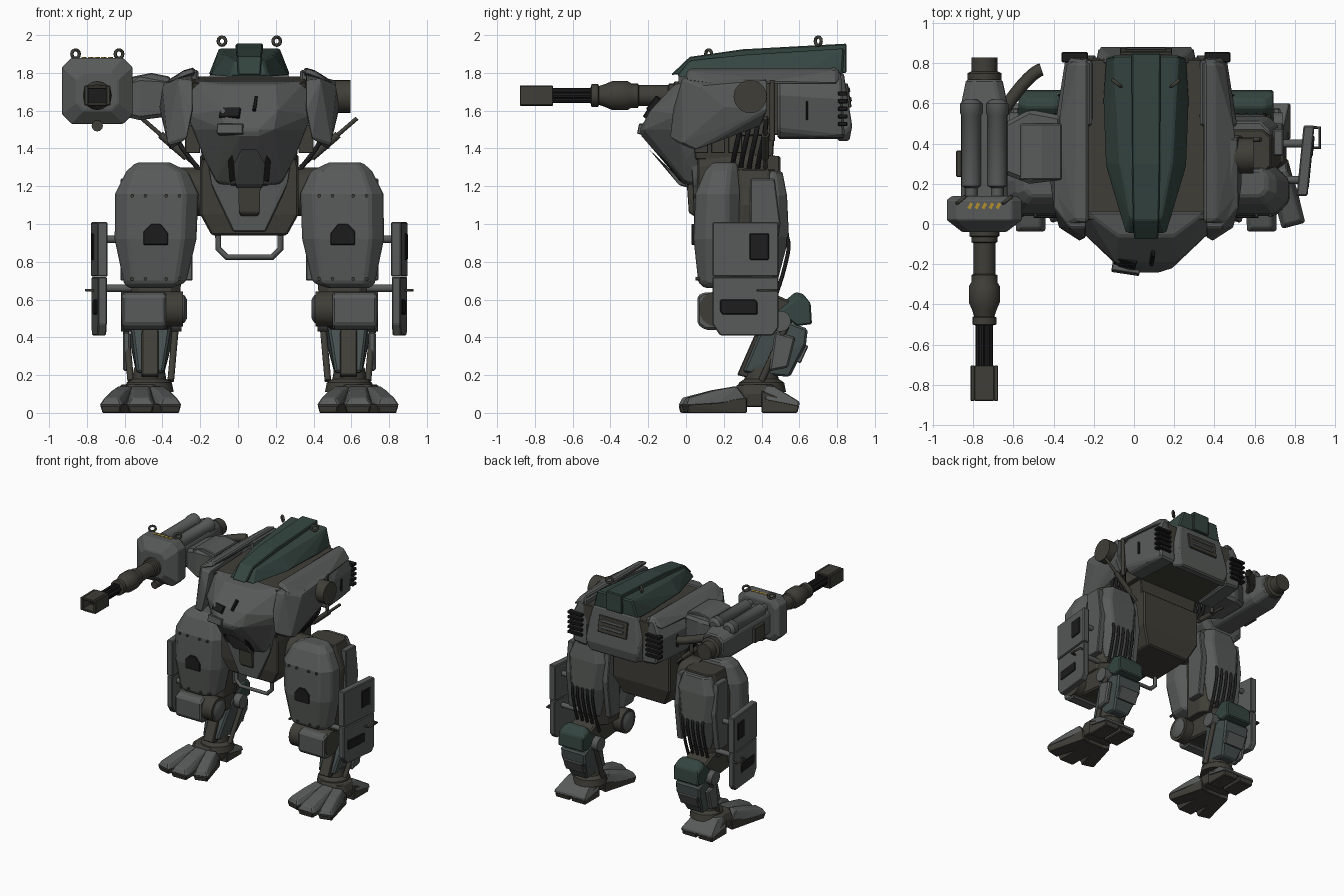
import bpy, bmesh, math
from mathutils import Vector, Matrix

CX = 0.06  # body symmetry plane; every part is modelled around local x = 0

def material(name, col):
    m = bpy.data.materials.new(name)
    m.diffuse_color = (*col, 1)
    return m

GREY = material("armour_grey", (0.095, 0.103, 0.098))
GREEN = material("armour_green", (0.035, 0.06, 0.052))
TEAL = material("armour_teal", (.06, .08, .077))
DARK = material("bare_metal", (0.05, 0.048, 0.038))
BLACK = material("black_steel", (0.012, 0.012, 0.012))
YELLOW = material("yellow_paint", (0.45, 0.28, 0.03))

def make(name, bm, mat, mirror=True, bevel=0.0, smooth=False):
    bmesh.ops.recalc_face_normals(bm, faces=bm.faces)
    me = bpy.data.meshes.new(name)
    bm.to_mesh(me)
    bm.free()
    me.materials.append(mat)
    if smooth:
        me.shade_smooth()
        me.set_sharp_from_angle(angle=math.radians(35))
    o = bpy.data.objects.new(name, me)
    bpy.context.collection.objects.link(o)
    o.location.x = CX
    if bevel:
        b = o.modifiers.new("bevel", 'BEVEL')
        b.width, b.segments, b.limit_method = bevel, 1, 'ANGLE'
    if mirror:
        o.modifiers.new("mirror", 'MIRROR').use_mirror_merge = False

def hull(name, pts, mat=GREY, mirror=True, sym=False, bevel=0.006):
    """Faceted convex plate; sym also uses the points' mirror images."""
    bm = bmesh.new()
    for p in list(pts) + ([(-x, y, z) for x, y, z in pts] if sym else []):
        bm.verts.new(p)
    r = bmesh.ops.convex_hull(bm, input=bm.verts)
    junk = {v for v in r["geom_interior"] + r["geom_unused"] if isinstance(v, bmesh.types.BMVert)}
    bmesh.ops.delete(bm, geom=list(junk), context='VERTS')
    bmesh.ops.dissolve_limit(bm, angle_limit=0.05, verts=bm.verts, edges=bm.edges)
    make(name, bm, mat, mirror and not sym, bevel)

def box(name, c, s, mat=GREY, rot=(0, 0, 0), mirror=True, bevel=0.004):
    bm = bmesh.new()
    R = Matrix.Rotation(rot[2], 4, 'Z') @ Matrix.Rotation(rot[1], 4, 'Y') @ Matrix.Rotation(rot[0], 4, 'X')
    bmesh.ops.create_cube(bm, size=1, matrix=Matrix.Translation(c) @ R @ Matrix.Diagonal((*s, 1)))
    make(name, bm, mat, mirror, bevel)

def turned(name, p, d, prof, mat=DARK, n=16, mirror=True):
    """Lathe of (distance, radius) pairs from p along direction d."""
    bm = bmesh.new()
    q = Vector(d).to_track_quat('Z', 'Y')
    rings = [[bm.verts.new(Vector(p) + q @ Vector((r * math.cos(a), r * math.sin(a), t)))
              for a in (2 * math.pi * i / n for i in range(n))] for t, r in prof]
    for A, B in zip(rings, rings[1:]):
        for i in range(n):
            bm.faces.new((A[i], A[(i + 1) % n], B[(i + 1) % n], B[i]))
    bm.faces.new(rings[0])
    bm.faces.new(rings[-1])
    make(name, bm, mat, mirror, 0, True)

def rod(name, a, b, r, mat=DARK, n=12, mirror=True):
    d = Vector(b) - Vector(a)
    turned(name, a, d, [(0, r), (d.length, r)], mat, n, mirror)

def pipe(name, pts, r, mat=DARK, signs=(1, -1), cyclic=False, kind='NURBS'):
    for s in signs:
        c = bpy.data.curves.new(name, 'CURVE')
        c.dimensions, c.bevel_depth, c.bevel_resolution = '3D', r, 1
        sp = c.splines.new(kind)
        sp.points.add(len(pts) - 1)
        for q, p in zip(sp.points, pts):
            q.co = (p[0] * s, p[1], p[2], 1)
        sp.use_endpoint_u, sp.use_cyclic_u, sp.resolution_u = True, cyclic, 5
        c.materials.append(mat)
        o = bpy.data.objects.new(name, c)
        bpy.context.collection.objects.link(o)
        o.location.x = CX

def ring(z, x0, x1, y0, y1, c):
    """Chamfered rectangle at height z."""
    return [(x, y, z) for x, y in ((x0 + c, y0), (x1 - c, y0), (x1, y0 + c), (x1, y1 - c),
                                   (x1 - c, y1), (x0 + c, y1), (x0, y1 - c), (x0, y0 + c))]

def slab(prof, x0, x1, skew=0.0):
    """Points of a (y, z) profile extruded along x, x shifting with y by skew."""
    return [(x + skew * y, y, z) for x in (x0, x1) for y, z in prof]

def lifting_ring(name, x, y, z, signs):
    pts = [(x + .02 * math.cos(a), y + .016 * math.cos(a), z + .022 * math.sin(a)) for a in (math.pi * i / 6 for i in range(12))]
    pipe(name, pts, 0.009, DARK, signs, True, 'POLY')

# --- torso core, nose and pelvis
hull("torso_core", slab([(.02, 1.75), (.82, 1.78), (.83, 1.48), (.1, 1.46)], -.3, .3), DARK, False)
hull("waist_core", [(.27, .03, 1.5), (.25, .05, 1.34), (.27, .47, 1.5), (.25, .46, 1.34)], DARK, sym=True)
hull("nose_armour", [(.14, -.06, 1.74), (.3, .06, 1.76), (.33, -.03, 1.58), (.29, -.05, 1.5), (.15, -.19, 1.6), (.13, -.22, 1.5),
                     (.05, -.245, 1.5), (.05, -.235, 1.465), (.235, .0, 1.34), (.17, .0, 1.22), (.08, -.015, 1.21), (.17, .06, 1.21), (.28, .1, 1.45)], sym=True, bevel=.01)
hull("chin_arch", [(.105, -.035, 1.23), (.115, -.11, 1.33), (.055, -.19, 1.425), (.1, .02, 1.2), (.09, -.09, 1.4)], BLACK, sym=True)
hull("chin_insert", [(.075, -.036, 1.205), (.085, -.122, 1.32), (.04, -.2, 1.4), (.07, .02, 1.19)], sym=True)
box("vision_port", (-.1, -.18, 1.58), (.11, .05, .06), BLACK, (-.6, 0, -.25), False)
box("vision_port_shelf", (-.1, -.22, 1.5), (.14, .05, .055), GREY, (-.2, 0, -.15), False)
box("nose_slit", (.03, -.165, 1.63), (.018, .05, .09), BLACK, (-.65, .15, 0), False)
hull("pelvis_block", [(.26, .06, 1.3), (.26, .06, 1.05), (.2, .08, .94), (.26, .5, 1.36), (.26, .5, 1.08), (.19, .46, .94), (.24, .06, 1.38)], DARK, sym=True, bevel=.01)
hull("pelvis_front_plate", [(.22, .03, 1.33), (.2, .04, 1.2), (.085, .045, .96), (.22, .08, 1.33), (.085, .09, .96)], sym=True)
hull("pelvis_keel", [(.06, .0, 1.27), (.055, .015, 1.06), (.06, .06, 1.29), (.045, .06, 1.03)], DARK, sym=True)
pipe("tow_bumper", [(-.165, .12, .98), (-.165, .12, .87), (-.12, .12, .825), (.12, .12, .825), (.165, .12, .87), (.165, .12, .98)], .016, GREY, (1,), kind='POLY')

# --- green dorsal spine
hull("spine_cover", [(.2, .83, 1.79), (.16, .84, 1.93), (.215, .6, 1.79), (.205, .3, 1.79), (.13, .3, 1.895), (.1, -.05, 1.78), (.075, .02, 1.865)], GREEN, sym=True, bevel=.01)
hull("spine_ridge", [(.072, .85, 1.955), (.072, .85, 1.8), (.07, .3, 1.925), (.065, .02, 1.885), (.06, -.08, 1.79)], GREEN, sym=True)
lifting_ring("spine_lifting_ring", .145, .70, 1.968, (1, -1))

# --- flank armour, mirrored
hull("flank_top_plate", [(.285, .0, 1.8), (.285, .83, 1.78), (.29, .02, 1.825), (.29, .8, 1.83), (.35, .02, 1.81), (.345, .8, 1.815), (.45, .15, 1.74), (.45, .43, 1.75), (.4, .8, 1.74), (.4, .0, 1.76)], bevel=.01)
hull("shoulder_plate", [(.3, -.07, 1.6), (.3, -.02, 1.76), (.38, -.02, 1.77), (.46, .08, 1.73), (.475, .2, 1.62), (.43, -.02, 1.42), (.42, .05, 1.39),
                        (.33, -.085, 1.45), (.455, .43, 1.76), (.475, .43, 1.6), (.4, .4, 1.52), (.3, .43, 1.8)], bevel=.01)
hull("rear_flank_box", [(.27, .485, 1.82), (.38, .485, 1.79), (.455, .485, 1.68), (.44, .485, 1.5), (.4, .485, 1.455), (.27, .485, 1.45),
                        (.27, .81, 1.82), (.34, .82, 1.8), (.4, .83, 1.66), (.375, .84, 1.46), (.25, .84, 1.45)], bevel=.012)
rod("shoulder_disc", (.4, .34, 1.675), (.535, .34, 1.675), .088, DARK, 20)
box("flank_slit", (.43, .64, 1.6), (.02, .012, .1), BLACK)
for i in range(5):
    box("exhaust_louvre", (.355, .83, 1.53 + .04 * i), (.13, .05, .022), BLACK)
hull("rear_panel", [(.2, .8, 1.81), (.19, .835, 1.8), (.235, .88, 1.52), (.2, .865, 1.44), (.25, .8, 1.44), (.25, .8, 1.7)], sym=True, bevel=.01)
box("rear_panel_hatch", (0, .857, 1.68), (.26, .02, .13), DARK, (.16, 0, 0), False)
for z in (1.66, 1.71):
    box("rear_panel_bar", (0, .867 - (z - 1.66) * .16, z), (.2, .02, .025), GREY, (.16, 0, 0), False)
rod("flank_piston", (.43, .457, 1.44), (.43, .457, 1.76), .014)
for y in (.08, .17, .26):
    box("waist_rib", (.3, y, 1.45), (.08, .075, .15), DARK)
for i in range(4):
    y = .29 + .045 * i
    pipe("waist_hose", [(.33, y, 1.56), (.4, y, 1.52), (.39, y - .02, 1.42), (.27, y - .05, 1.3), (.22, y - .05, 1.22)], .013, BLACK)
rod("stay_rod", (.27, .42, 1.3), (.57, .42, 1.56), .011)
rod("stay_rod_sleeve", (.33, .42, 1.352), (.47, .42, 1.473), .02)

# --- thighs
rod("hip_joint", (.18, .28, 1.17), (.4, .28, 1.17), .13, DARK, 18)
hull("thigh_front_shell", ring(1.325, .42, .6, .14, .27, .03) + ring(1.28, .325, .65, .1, .28, .05) + ring(1.16, .27, .71, .05, .29, .07)
     + ring(.92, .28, .713, .04, .29, .07) + ring(.69, .335, .665, .065, .28, .05) + ring(.66, .42, .64, .1, .26, .03), bevel=.012)
hull("thigh_core", ring(1.29, .36, .62, .25, .47, .04) + ring(1.1, .32, .67, .25, .5, .05) + ring(.6, .37, .63, .2, .44, .05), DARK)
hull("thigh_rear_shell", ring(1.28, .37, .61, .36, .51, .04) + ring(1.15, .33, .66, .38, .535, .05) + ring(.93, .35, .65, .38, .545, .06) + ring(.68, .4, .6, .4, .48, .04), bevel=.01)
for x in (.325, .658):
    hull("thigh_side_frame", slab([(.34, 1.24), (.47, 1.24), (.5, 1.0), (.46, .7), (.34, .7)], x - .025, x + .025))
for x in (.37, .44, .55, .62):
    for z, y in ((1.15, .04), (.71, .055)):
        rod("thigh_rivet", (x, y + .04, z), (x, y - .004, z), .01, DARK, 6)
hull("thigh_badge_plate", [(x, y, z) for y in (.03, .06) for x, z in ((.43, .89), (.56, .89), (.56, .96), (.52, 1.0), (.47, 1.0), (.43, .95))], BLACK, bevel=.003)
for i in range(5):
    x = .41 + .045 * i
    pipe("thigh_hose", [(x, .5, .98), (x, .56, .93), (x, .53, .8), (x, .5, .68), (x, .45, .56)], .012, BLACK)

# --- side shields on brackets
hull("shield_upper", slab([(.14, 1.01), (.49, 1.01), (.49, .722), (.14, .722)], .735, .79, .1), bevel=.006)
hull("shield_lower", slab([(.14, .72), (.49, .72), (.49, .45), (.46, .41), (.18, .41), (.14, .47)], .74, .787, .1), bevel=.006)
hull("shield_panel", slab([(.335, .95), (.44, .95), (.44, .81), (.335, .81)], .78, .796, .1), BLACK)
hull("shield_window", slab([(.18, .6), (.37, .6), (.38, .58), (.38, .52), (.19, .52), (.18, .54)], .778, .792, .1), BLACK)
pipe("shield_handle", [(.82, .38, .65), (.865, .38, .65), (.865, .48, .65), (.82, .48, .65)], .008, DARK, kind='POLY')
for y in (.22, .4):
    for z in (.66, .92):
        rod("shield_bracket", (.62, y, z), (.78, y, z), .02, GREY)

# --- knees, hocks and shins
rod("knee_axle", (.35, .165, .55), (.68, .165, .55), .095, DARK, 18)
turned("knee_cap_disc", (.33, .165, .55), (1, 0, 0), [(0, .05), (.015, .075), (.06, .075)], GREY)
hull("knee_guard", slab([(.06, .62), (.1, .64), (.18, .63), (.18, .44), (.1, .44), (.06, .47)], .44, .675), bevel=.012)
hull("knee_link", slab([(.12, .62), (.4, .66), (.58, .58), (.56, .46), (.4, .44), (.12, .47)], .42, .62), DARK, bevel=.012)
rod("hock_axle", (.36, .5, .485), (.68, .5, .485), .055, GREY, 16)
hull("hock_cap", slab([(.47, .55), (.58, .64), (.62, .63)], .45, .59) + slab([(.49, .53), (.59, .61), (.66, .58), (.667, .47), (.59, .46)], .41, .635), GREEN, bevel=.008)
hull("shin_shell", slab([(.42, .5), (.44, .52), (.645, .445), (.635, .36)], .41, .63) + slab([(.55, .19), (.3, .215)], .455, .595), TEAL, bevel=.012)
hull("shin_front_core", slab([(.38, .45), (.3, .22), (.27, .2), (.4, .17)], .48, .57), DARK)
for x in (.39, .655):
    rod("shin_piston", (x, .53, .46), (.52 + (x - .52) * .8, .4, .17), .018)
hull("shin_outer_pad", slab([(.47, .43), (.58, .4), (.54, .24), (.44, .22)], .63, .67), bevel=.01)
box("shin_rear_band", (.52, .6, .32), (.17, .06, .1), GREY, (-.43, 0, 0))
turned("ankle_joint", (.53, .4, .11), (0, 0, 1), [(0, .13), (.05, .12), (.07, .09), (.13, .08)])

# --- feet: three splayed toes and a broad heel
hull("foot_instep", ring(.03, .46, .69, .25, .5, .05) + ring(.1, .45, .7, .25, .5, .06) + ring(.15, .47, .68, .27, .46, .04), DARK)
for k, w, tip in ((-1, .064, .02), (0, .078, -.04), (1, .064, -.01)):
    root, end = Vector((.575 + .075 * k, .31)), Vector((.575 + .16 * k, tip))
    f = (end - root).normalized()
    for name, mat, prof in (("toe_sole", DARK, ((0, 0, .8), (0, .08, .9), (.97, 0, .75), (1, .04, .9))),
                            ("toe_plate", GREY, ((0, .07, .8), (.15, .14, .6), (.5, .12, .55), (.94, .08, .6), (1, .04, .95), (.5, .05, 1)))):
        hull(name, [(*(root.lerp(end, t) + Vector((-f.y, f.x)) * w * q * s), z) for t, z, q in prof for s in (1, -1)], mat)
for x in (.44, .585):
    hull("heel_sole", slab([(.4, 0), (.59, 0), (.6, .04), (.4, .12)], x, x + .125), DARK)
hull("heel_plate", [(.47, .4, .145), (.68, .4, .145), (.44, .6, .06), (.71, .6, .06), (.43, .6, .035), (.72, .6, .035), (.47, .47, .14), (.68, .47, .14), (.43, .42, .07), (.72, .42, .07)])

# --- gun arm on one side only
G, Z = -.805, 1.68

def face(y, w, z0, z1, c):
    return [(G + p[0], y, p[1]) for p in ring(0, -w, w, z0, z1, c)]

hull("gun_mantlet", face(.14, .16, 1.56, 1.85, .05) + face(.12, .187, 1.53, 1.88, .05) + face(.02, .187, 1.53, 1.88, .05) + face(-.04, .11, 1.6, 1.8, .04), mirror=False, bevel=.006)
hull("gun_body", face(.13, .115, 1.57, 1.8, .04) + face(.6, .115, 1.57, 1.8, .04) + face(.72, .09, 1.6, 1.78, .04), mirror=False, bevel=.01)
turned("gun_tail", (G, .7, Z), (0, 1, 0), [(0, .085), (.05, .085), (.06, .065), (.13, .065)], mirror=False)
for x in (-.065, .065):
    turned("recoil_tube", (G + x, .14, 1.8), (0, 1, 0), [(0, .03), (.04, .03), (.05, .048), (.4, .048), (.41, .055), (.46, .055), (.48, .03)], GREY, 14, False)
turned("gun_barrel", (G, 0, Z), (0, -1, 0), [(0, .075), (.06, .075), (.065, .065), (.09, .065), (.095, .055), (.25, .055), (.255, .065), (.29, .065), (.31, .077),
       (.39, .077), (.43, .06), (.46, .05), (.465, .06), (.5, .06), (.505, .042)], DARK, 16, False)
for i in range(6):
    x, z = G + .028 * math.cos(math.pi * i / 3), Z + .028 * math.sin(math.pi * i / 3)
    rod("barrel_tube", (x, -.48, z), (x, -.72, z), .015, BLACK, 8, False)
for s in (1, -1):
    box("muzzle_side", (G + s * .058, -.792, Z), (.022, .176, .105), DARK, mirror=False)
    box("muzzle_top_bottom", (G, -.792, Z + s * .045), (.1, .176, .018), DARK, mirror=False)
box("muzzle_core", (G, -.75, Z), (.1, .06, .08), BLACK, mirror=False)
turned("gun_sensor", (G, -.02, 1.52), (0, 1, 0), [(0, .03), (.12, .03)], DARK, 12, False)
for i in range(5):
    box("hazard_stripe", (G - .07 + .035 * i, .09, 1.88), (.016, .03, .006), YELLOW, (0, 0, -.5), False, 0)
for x in (-.115, .115):
    lifting_ring("gun_lifting_ring", G + x, .12, 1.9, (1,))
box("gun_side_box", (G - .125, .3, 1.67), (.03, .13, .12), DARK, mirror=False)
hull("arm_link", [(x, y, z) for x, y0, y1, z0, z1 in ((-.71, .25, .5, 1.58, 1.74), (-.58, .2, .57, 1.55, 1.78), (-.42, .22, .54, 1.57, 1.77)) for y in (y0, y1) for z in (z0, z1)], mirror=False, bevel=.02)
hull("arm_cover", [(x, y, z) for x, z in ((-.62, 1.78), (-.52, 1.8), (-.42, 1.78), (-.64, 1.72), (-.42, 1.7)) for y in (.22, .5)], mirror=False)
pipe("ammo_feed", [(-.72, .55, 1.68), (-.66, .64, 1.68), (-.58, .75, 1.68), (-.52, .77, 1.68)], .032, DARK, (1,))
